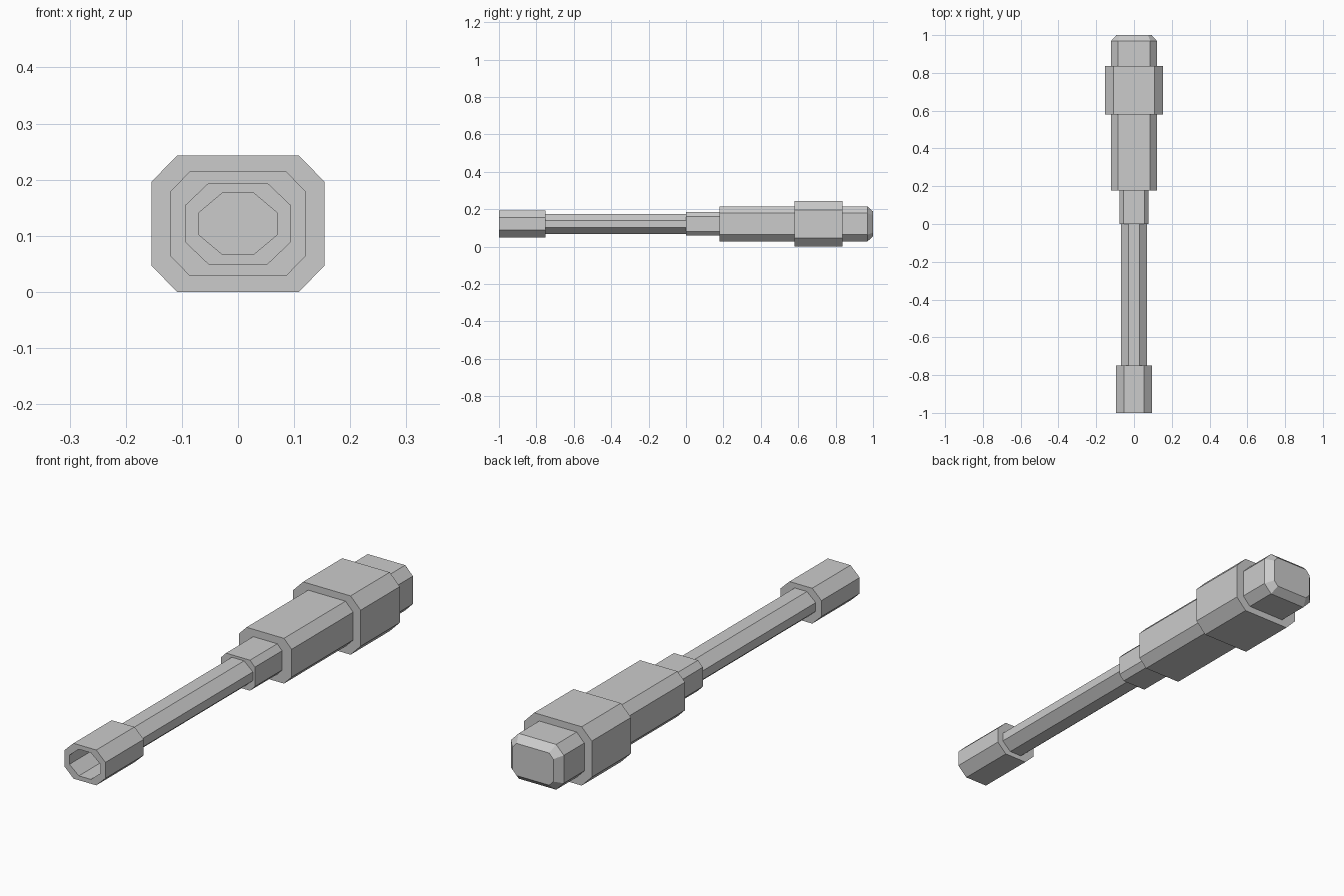
import bpy, bmesh

if "Cube" in bpy.data.objects:
    bpy.data.objects.remove(bpy.data.objects["Cube"])

CZ = 0.1215  # height of the tool's axis

# chamfered rectangle sections: half width, half height, chamfer x, chamfer z
HOLE = (0.0705, 0.055, 0.043, 0.036)
SOCKET = (0.094, 0.073, 0.042, 0.040)
SHAFT = (0.068, 0.053, 0.040, 0.035)
NECK = (0.077, 0.063, 0.022, 0.023)
GRIP = (0.1205, 0.0935, 0.035, 0.036)
COLLAR = (0.1545, 0.1215, 0.046, 0.047)
END = (0.0935, 0.0665, 0.019, 0.020)


def ring(bm, y, section):
    w, h, cx, cz = section
    quarter = [(w, h - cz), (w - cx, h)]
    pts = quarter + [(-x, z) for x, z in reversed(quarter)]
    pts += [(-x, -z) for x, z in pts]
    return [bm.verts.new((x, y, z + CZ)) for x, z in pts]


def loft(name, stations, cap_start=False, cap_end=False):
    """Skin a row of octagonal sections placed along y."""
    bm = bmesh.new()
    rings = [ring(bm, y, s) for y, s in stations]
    for a, b in zip(rings, rings[1:]):
        for i in range(8):
            j = (i + 1) % 8
            bm.faces.new((a[i], a[j], b[j], b[i]))
    if cap_start:
        bm.faces.new(list(reversed(rings[0])))
    if cap_end:
        bm.faces.new(rings[-1])
    # winding is consistent by construction; flip so that faces look outward
    bmesh.ops.reverse_faces(bm, faces=bm.faces[:])
    me = bpy.data.meshes.new(name)
    bm.to_mesh(me)
    bm.free()
    ob = bpy.data.objects.new(name, me)
    bpy.context.collection.objects.link(ob)
    return ob


# hollow socket head and its shaft, starting at the floor of the hole
loft("socket_shaft", [(-0.76, HOLE), (-1.0, HOLE), (-1.0, SOCKET), (-0.75, SOCKET),
                      (-0.75, SHAFT), (0.0, SHAFT)], cap_start=True)

# stepped handle: neck, grip, collar and bevelled butt
loft("handle", [(0.0, SHAFT), (0.0, NECK), (0.178, NECK), (0.178, GRIP),
                (0.58, GRIP), (0.58, COLLAR), (0.836, COLLAR), (0.836, GRIP),
                (0.97, GRIP), (1.0, END)], cap_end=True)
